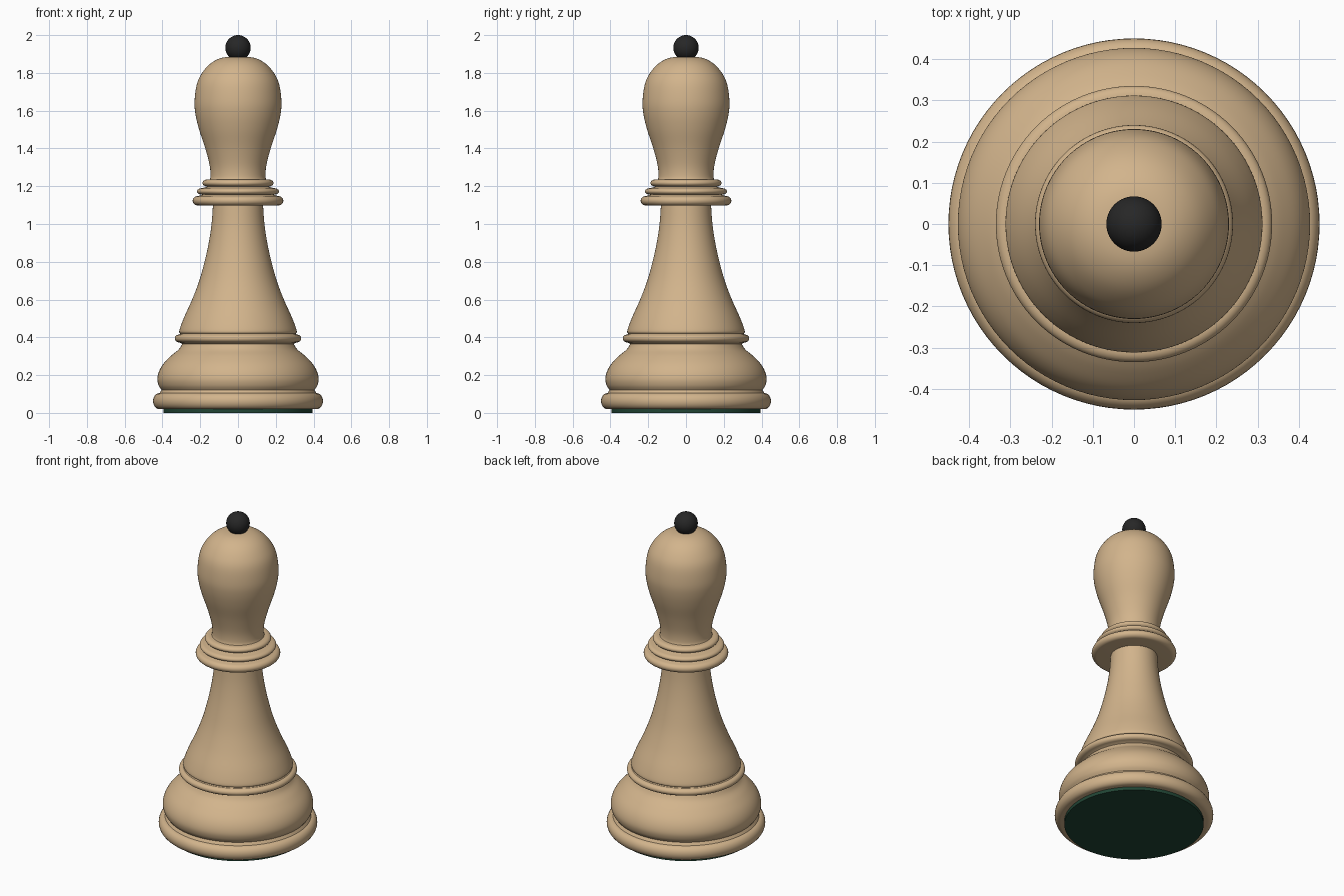
import bpy, bmesh, math

if "Cube" in bpy.data.objects:
    bpy.data.objects.remove(bpy.data.objects["Cube"])

SIDES = 96


def material(name, rgb):
    m = bpy.data.materials.new(name)
    m.diffuse_color = (*rgb, 1)
    m.use_nodes = True
    m.node_tree.nodes["Principled BSDF"].inputs["Base Color"].default_value = m.diffuse_color
    return m


wood = material("wood", (0.645, 0.456, 0.262))
black = material("black", (0.02, 0.02, 0.02))
felt = material("felt", (0.015, 0.06, 0.035))


def smooth_curve(pts, steps=5):
    """Catmull-Rom curve through (radius, height) points."""
    p = [pts[0]] + pts + [pts[-1]]
    out = []
    for i in range(1, len(p) - 2):
        for s in range(steps):
            t = s / steps
            out.append(tuple(
                0.5 * (2 * b + (c - a) * t + (2 * a - 5 * b + 4 * c - d) * t ** 2
                       + (3 * b - a - 3 * c + d) * t ** 3)
                for a, b, c, d in zip(p[i - 1], p[i], p[i + 1], p[i + 2])))
    return out + [pts[-1]]


def bead(inner, outer, z0, z1, steps=12):
    """Half-round moulding bulging from inner to outer radius."""
    mid, h = (z0 + z1) / 2, (z1 - z0) / 2
    ang = [math.pi * (i / steps - 0.5) for i in range(steps + 1)]
    return [(inner + (outer - inner) * math.cos(a), mid + h * math.sin(a)) for a in ang]


def lathe(name, profile, mat):
    """Revolve a profile around z, closing both ends on the axis."""
    profile = [(0, profile[0][1])] + profile + [(0, profile[-1][1])]
    bm = bmesh.new()
    vs = [bm.verts.new((max(r, 0), 0, z)) for r, z in profile]
    es = [bm.edges.new(e) for e in zip(vs, vs[1:])]
    bmesh.ops.spin(bm, geom=vs + es, cent=(0, 0, 0), axis=(0, 0, 1),
                   angle=math.tau, steps=SIDES, use_duplicate=False)
    bmesh.ops.remove_doubles(bm, verts=bm.verts[:], dist=1e-5)
    bmesh.ops.recalc_face_normals(bm, faces=bm.faces[:])
    me = bpy.data.meshes.new(name)
    bm.to_mesh(me)
    bm.free()
    ob = bpy.data.objects.new(name, me)
    bpy.context.collection.objects.link(ob)
    me.materials.append(mat)
    bpy.ops.object.select_all(action='DESELECT')
    ob.select_set(True)
    bpy.context.view_layer.objects.active = ob
    bpy.ops.object.shade_smooth_by_angle(angle=math.radians(35))


# Felt pad under the base
lathe("felt_pad", [(0.395, 0), (0.395, 0.025)], felt)

# Foot rim, bulging base, ring and flared stem in one turned piece
foot = bead(0.415, 0.45, 0.02, 0.105)
bulge = smooth_curve([(0.405, 0.122), (0.42, 0.145), (0.427, 0.18), (0.418, 0.22), (0.395, 0.26),
                      (0.355, 0.302), (0.315, 0.335), (0.295, 0.365)])
ring = bead(0.31, 0.335, 0.373, 0.415)
stem = smooth_curve([(0.305, 0.42), (0.311, 0.435), (0.288, 0.5), (0.243, 0.6), (0.205, 0.7), (0.177, 0.8),
                     (0.155, 0.9), (0.14, 1.0), (0.132, 1.11)])
lathe("base_and_stem", foot + bulge + ring + stem, wood)

# Three stacked collar discs
collar = []
for outer, z0, z1 in ((0.24, 1.098, 1.148), (0.217, 1.155, 1.19), (0.188, 1.198, 1.236)):
    collar += bead(outer - 0.028, outer, z0, z1)
lathe("collar", collar, wood)

# Pear-shaped head
lathe("head", smooth_curve([(0.155, 1.225), (0.146, 1.25), (0.15, 1.31), (0.173, 1.4), (0.206, 1.5),
                            (0.225, 1.58), (0.23, 1.65), (0.218, 1.74), (0.19, 1.8),
                            (0.145, 1.85), (0.085, 1.88), (0.0, 1.888)]), wood)

# Ball finial
lathe("finial", bead(0, 0.067, 1.866, 2.0, 32), black)
